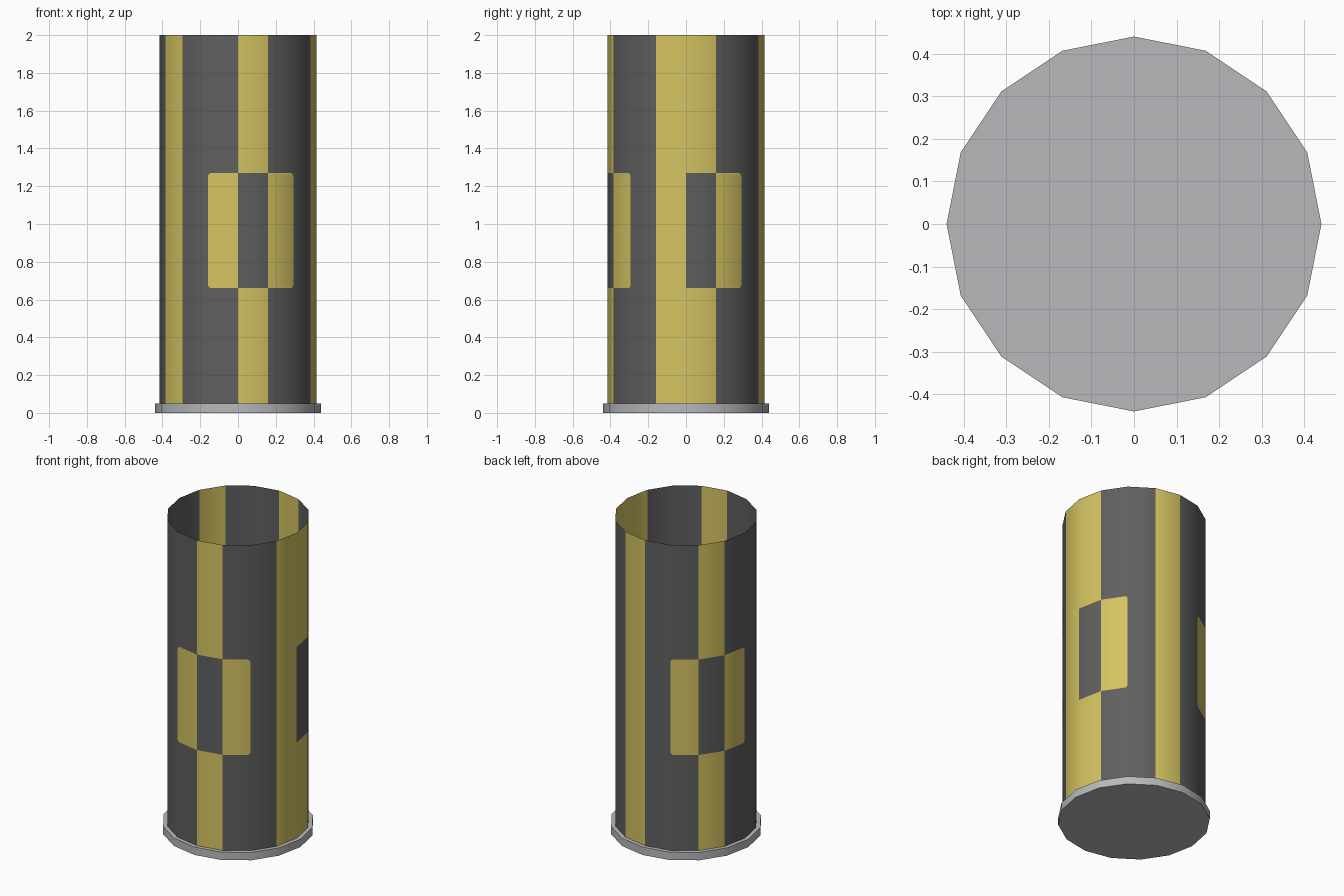
import bpy, bmesh, math

if "Cube" in bpy.data.objects:
    bpy.data.objects.remove(bpy.data.objects["Cube"], do_unlink=True)

SIDES = 16
TUBE_R, BASE_R = 0.415, 0.44
BASE_H, TOP = 0.05, 2.0
PATCH_LOW, PATCH_HIGH, CUT = 0.66, 1.27, 0.013
PATCH_STRIPES = (0, 6, 12)          # stripes that carry a checked patch


def make_material(name, rgb):
    mat = bpy.data.materials.new(name)
    mat.use_nodes = True
    mat.diffuse_color = (*rgb, 1)
    mat.node_tree.nodes["Principled BSDF"].inputs["Base Color"].default_value = (*rgb, 1)
    return mat


dark = make_material("dark grey", (0.115, 0.115, 0.115))
yellow = make_material("mustard yellow", (0.66, 0.55, 0.12))
metal = make_material("light grey", (0.48, 0.485, 0.495))


def finish(name, bm, materials):
    bmesh.ops.remove_doubles(bm, verts=bm.verts, dist=1e-5)
    mesh = bpy.data.meshes.new(name)
    bm.to_mesh(mesh)
    bm.free()
    obj = bpy.data.objects.new(name, mesh)
    bpy.context.collection.objects.link(obj)
    for mat in materials:
        mesh.materials.append(mat)
    bpy.ops.object.select_all(action='DESELECT')
    obj.select_set(True)
    bpy.context.view_layer.objects.active = obj
    bpy.ops.object.shade_smooth_by_angle(angle=math.radians(35))
    return obj


def rim(k, r=TUBE_R):
    a = math.tau * k / SIDES
    return r * math.cos(a), r * math.sin(a)


# Open striped tube: one column of faces per side, coloured by column and height
bm = bmesh.new()


def add_face(k, points, colour):
    """points are (u, z), with u running 0 to 1 across side k"""
    (x0, y0), (x1, y1) = rim(k), rim(k + 1)
    verts = [bm.verts.new((x0 + (x1 - x0) * u, y0 + (y1 - y0) * u, z)) for u, z in points]
    face = bm.faces.new(verts)
    face.material_index = colour
    face.normal_update()


levels = [BASE_H, PATCH_LOW, PATCH_LOW + CUT, PATCH_HIGH - CUT, PATCH_HIGH, TOP]
side_width = 2 * TUBE_R * math.sin(math.pi / SIDES)
c = CUT / side_width
for k in range(SIDES):
    stripe = int(k % 3 == 0)
    right_of = (k - 1) % SIDES in PATCH_STRIPES
    left_of = (k + 1) % SIDES in PATCH_STRIPES
    for row, (lo, hi) in enumerate(zip(levels, levels[1:])):
        in_patch = 1 <= row <= 3
        colour = stripe
        if in_patch and k in PATCH_STRIPES:
            colour = 0
        elif in_patch and (left_of or right_of):
            colour = 1
        # clipped outer corners of the yellow patch
        if row in (1, 3) and colour != stripe and (left_of or right_of):
            edge, flat, tip = (lo, hi, lo) if row == 1 else (hi, lo, hi)
            inner, outer, near = (0, 1, 1 - c) if right_of else (1, 0, c)
            patch = [(inner, edge), (near, edge), (outer, flat), (inner, flat)]
            corner = [(near, edge), (outer, tip), (outer, flat)]
            if (row == 1) != right_of:
                patch.reverse()
                corner.reverse()
            add_face(k, patch, 1)
            add_face(k, corner, 0)
        else:
            add_face(k, [(0, lo), (1, lo), (1, hi), (0, hi)], colour)
finish("striped_tube", bm, [dark, yellow])

# Flat closed base disc with a small lip around the tube
bm = bmesh.new()
bottom = [bm.verts.new((*rim(k, BASE_R), 0)) for k in range(SIDES)]
top = [bm.verts.new((*rim(k, BASE_R), BASE_H)) for k in range(SIDES)]
bm.faces.new(bottom[::-1])
bm.faces.new(top)
for k in range(SIDES):
    n = (k + 1) % SIDES
    bm.faces.new((bottom[k], bottom[n], top[n], top[k]))
finish("base_disc", bm, [metal])
